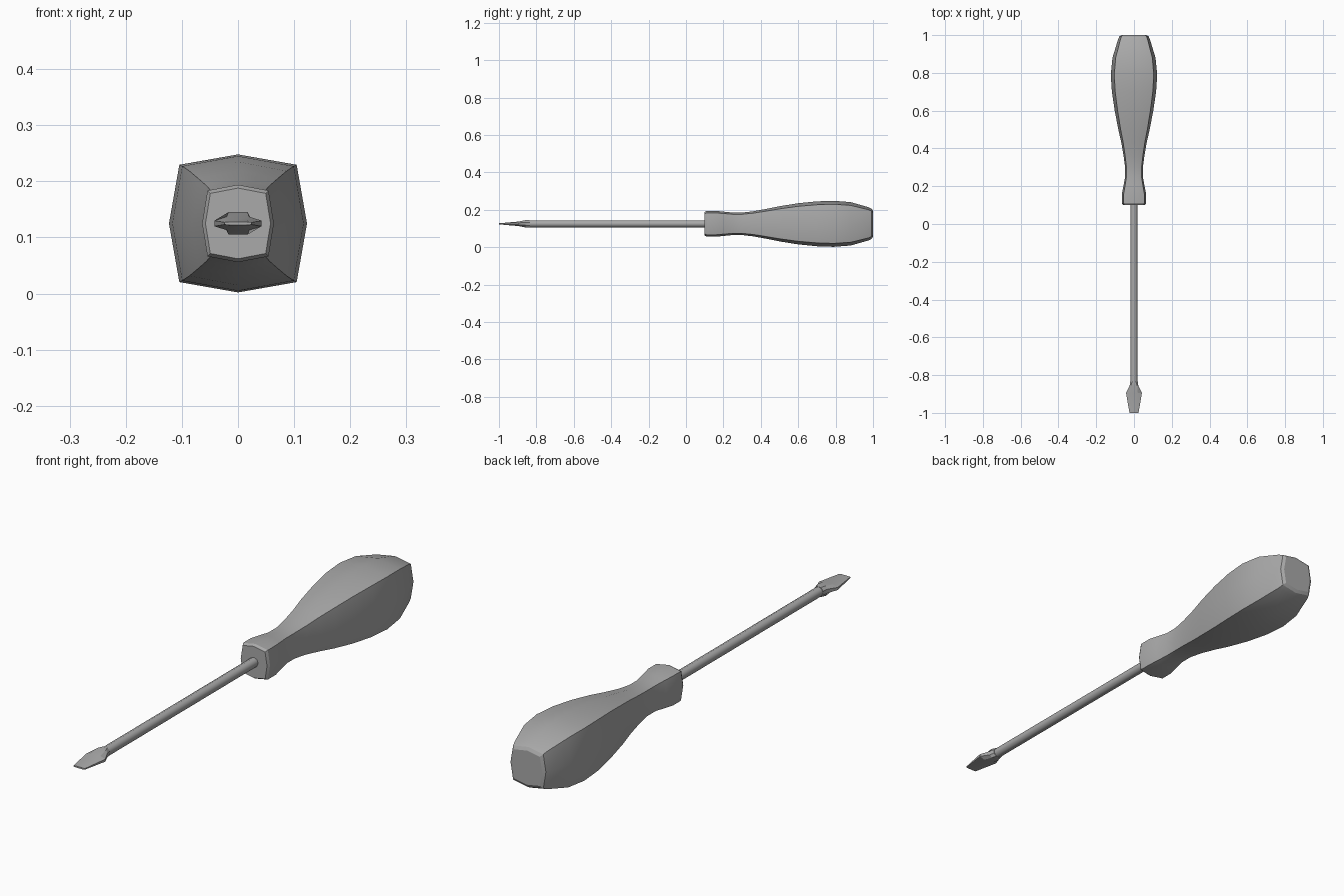
import bpy, bmesh
from math import radians, cos, sin, pi

cube = bpy.data.objects.get("Cube")
if cube:
    bpy.data.objects.remove(cube)

AXIS_Z = 0.125

grey = bpy.data.materials.new("plain grey")
grey.use_nodes = True
COLOUR = (0.4, 0.4, 0.4, 1)
grey.diffuse_color = COLOUR
grey.node_tree.nodes["Principled BSDF"].inputs["Base Color"].default_value = COLOUR


def loft(name, rings, smooth_angle):
    """Bridge matching rings of points and cap both ends."""
    bm = bmesh.new()
    loops = [[bm.verts.new(p) for p in ring] for ring in rings]
    for a, b in zip(loops, loops[1:]):
        for i in range(len(a)):
            j = (i + 1) % len(a)
            bm.faces.new((a[i], a[j], b[j], b[i]))
    bm.faces.new(loops[0])
    bm.faces.new(loops[-1])
    bmesh.ops.recalc_face_normals(bm, faces=bm.faces)
    mesh = bpy.data.meshes.new(name)
    bm.to_mesh(mesh)
    bm.free()
    mesh.materials.append(grey)
    obj = bpy.data.objects.new(name, mesh)
    bpy.context.collection.objects.link(obj)
    bpy.ops.object.select_all(action="DESELECT")
    obj.select_set(True)
    bpy.context.view_layer.objects.active = obj
    bpy.ops.object.shade_smooth_by_angle(angle=radians(smooth_angle))
    return obj


def bulged_square(y, w, h):
    """Square section whose sides bow out at the middle."""
    k = 0.85
    shape = [(1, 0), (k, k), (0, 1), (-k, k), (-1, 0), (-k, -k), (0, -1), (k, -k)]
    return [(x * w, y, AXIS_Z + z * h) for x, z in shape]


def octagon(y, r):
    return [(r * cos(i * pi / 4), y, AXIS_Z + r * sin(i * pi / 4)) for i in range(8)]


def blade_section(y, w, flat, h, edge):
    """Wide section with a flat top and thin side edges."""
    quarter = [(w, edge), (flat, h)]
    shape = quarter + [(-x, z) for x, z in reversed(quarter)]
    shape += [(-x, -z) for x, z in shape]
    return [(x, y, AXIS_Z + z) for x, z in shape]


# Handle: distance along the axis, half width, half height
handle = [
    (0.10, 0.058, 0.063), (0.11, 0.064, 0.069), (0.16, 0.064, 0.069),
    (0.20, 0.056, 0.065), (0.25, 0.047, 0.060), (0.30, 0.047, 0.060),
    (0.36, 0.055, 0.067), (0.43, 0.067, 0.080), (0.50, 0.083, 0.094),
    (0.60, 0.102, 0.110), (0.70, 0.117, 0.120), (0.79, 0.123, 0.123),
    (0.88, 0.114, 0.116), (0.975, 0.085, 0.089), (0.993, 0.078, 0.080),
    (1.00, 0.066, 0.068),
]
loft("handle", [bulged_square(*row) for row in handle], 30)

# Shaft
loft("shaft", [octagon(-0.84, 0.019), octagon(0.11, 0.019)], 50)

# Flat blade tip
blade = [
    (-0.835, 0.020, 0.009, 0.019, 0.008), (-0.855, 0.023, 0.017, 0.020, 0.008),
    (-0.895, 0.042, 0.020, 0.012, 0.005), (-1.0, 0.024, 0.015, 0.003, 0.002),
]
loft("blade", [blade_section(*row) for row in blade], 20)
